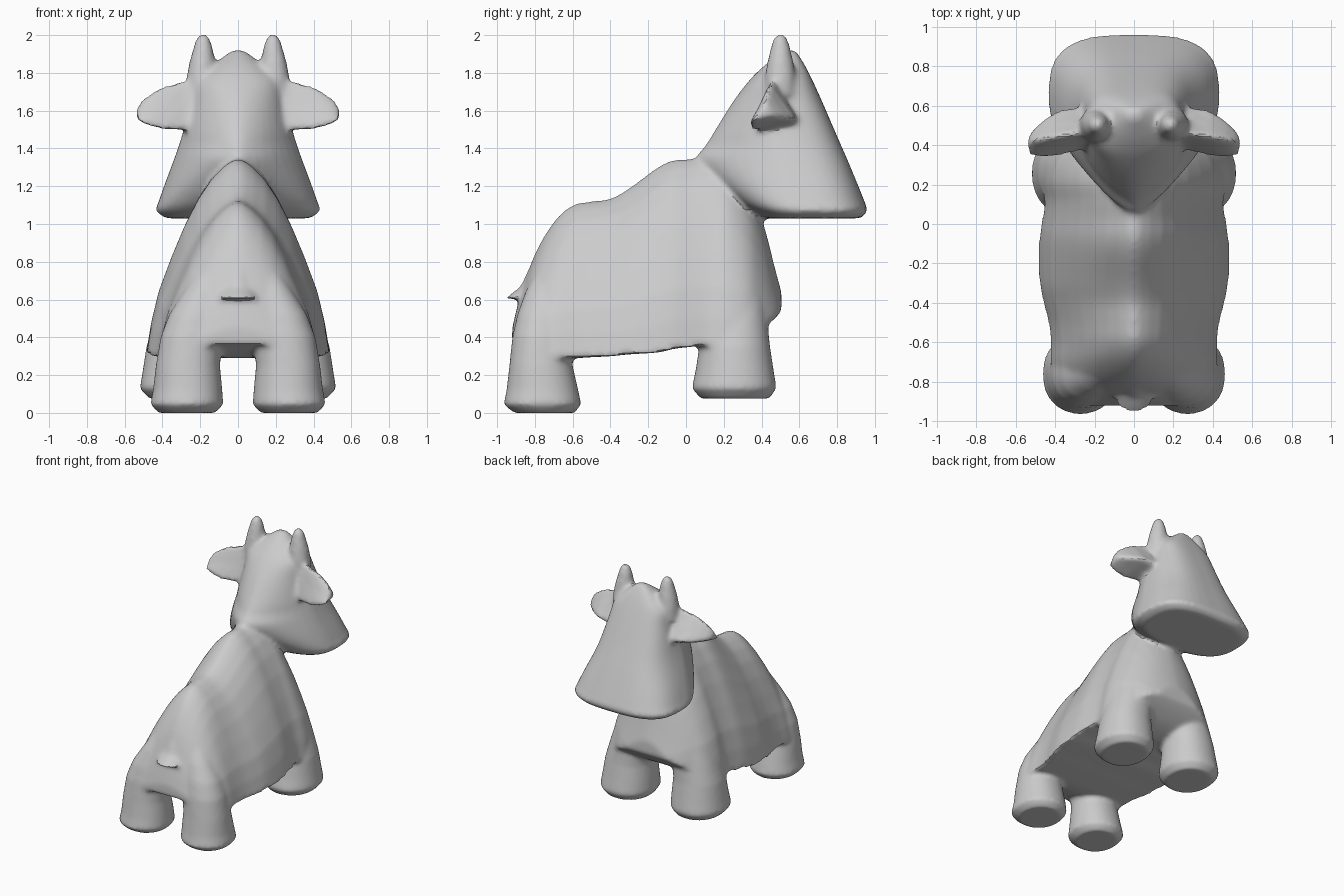
import bpy, bmesh
from math import sin, cos, pi
from mathutils import Vector

if "Cube" in bpy.data.objects:
    bpy.data.objects.remove(bpy.data.objects["Cube"])


def smooth_rings(rings, steps=4):
    """Extra rings on a Catmull-Rom curve through the given ones."""
    out, last = [], len(rings) - 1
    for i in range(last):
        quad = [rings[max(i - 1, 0)], rings[i], rings[i + 1], rings[min(i + 2, last)]]
        for k in range(steps):
            t = k / steps
            w = ((-t + 2 * t**2 - t**3) / 2, (2 - 5 * t**2 + 3 * t**3) / 2,
                 (t + 4 * t**2 - 3 * t**3) / 2, (t**3 - t**2) / 2)
            out.append([sum((Vector(p) * f for p, f in zip(pts, w)), Vector())
                        for pts in zip(*quad)])
    return out + [rings[-1]]


def loft(name, rings):
    """Closed skin through rings of equal point count."""
    bm = bmesh.new()
    vs = [[bm.verts.new(p) for p in r] for r in rings]
    n = len(vs[0])
    for a, b in zip(vs, vs[1:]):
        for i in range(n):
            j = (i + 1) % n
            bm.faces.new((a[i], a[j], b[j], b[i]))
    bm.faces.new(vs[0][::-1])
    bm.faces.new(vs[-1])
    bmesh.ops.recalc_face_normals(bm, faces=bm.faces)
    me = bpy.data.meshes.new(name)
    bm.to_mesh(me)
    bm.free()
    ob = bpy.data.objects.new(name, me)
    bpy.context.collection.objects.link(ob)
    return ob


def spow(v, e):
    return abs(v) ** e * (1 if v >= 0 else -1)


def oval(z, cx, hx, y0, y1, yc=None, n_back=2.15, n_front=2.15, count=40):
    """Horizontal superellipse ring with separate back and front roundness."""
    yc = (y0 + y1) / 2 if yc is None else yc
    pts = []
    for k in range(count):
        a = 2 * pi * (k + 0.5) / count
        e = 2 / (n_front if cos(a) > 0 else n_back)
        reach = (y1 - yc) if cos(a) > 0 else (yc - y0)
        pts.append((cx + hx * spow(sin(a), e), yc + reach * spow(cos(a), e), z))
    return pts


parts = []

# torso: arched cross-sections along y (y, top, bottom, half width)
arch = [(0, 1), (.15, .95), (.31, .87), (.49, .73), (.65, .59), (.79, .44),
        (.89, .3), (.955, .17), (.99, .07)]
torso = [(-.92, .45, .36, .24), (-.88, .61, .36, .34), (-.8, .84, .33, .40),
         (-.7, 1.01, .30, .425), (-.6, 1.1, .29, .425), (-.5, 1.12, .295, .435),
         (-.4, 1.135, .30, .46), (-.3, 1.19, .31, .48), (-.15, 1.3, .32, .485),
         (-.06, 1.34, .34, .48), (.03, 1.345, .35, .465), (.12, 1.36, .36, .455),
         (.22, 1.34, .36, .47), (.33, 1.2, .40, .44), (.41, 1.0, .45, .36),
         (.47, .77, .50, .27), (.505, .64, .54, .17)]
rings = []
for y, zt, zb, w in torso:
    half = [(w * f, zb + u * (zt - zb)) for u, f in arch]
    rings.append([(x, y, z) for x, z in half] + [(0, y, zt)]
                 + [(-x, y, z) for x, z in half[::-1]])
parts.append(loft("torso", smooth_rings(rings)))

# head: wide muzzle below, ridge at the nape (z, back, front, half width, widest y, back roundness)
head = [(1.03, .42, .925, .38, .65, 2.5), (1.07, .35, .96, .433, .65, 2.5),
        (1.12, .27, .945, .42, .62, 2.3), (1.22, .15, .905, .385, .58, 1.85),
        (1.34, .055, .855, .34, .52, 1.45), (1.42, .105, .82, .312, .5, 1.45),
        (1.5, .155, .785, .288, .5, 1.6), (1.65, .25, .72, .25, .5, 1.8),
        (1.76, .335, .67, .225, .5, 2), (1.83, .405, .635, .15, .52, 2),
        (1.88, .47, .605, .085, .54, 2), (1.92, .53, .58, .03, .55, 2)]
parts.append(loft("head", smooth_rings(
    [oval(z, 0, w, b, f, c, nb, 3) for z, b, f, w, c, nb in head])))

# tail: short flick at the rump
parts.append(loft("tail", [oval(.605, 0, .11, -.96, -.82, -.84, 2, 2),
                           oval(.63, 0, .11, -.925, -.79, -.80, 2, 2),
                           oval(.67, 0, .10, -.875, -.75, -.76, 2, 2),
                           oval(.75, 0, .06, -.84, -.72, -.74, 2, 2)]))

# leg sections: (z, inner x, outer x, rear y, front y)
legs = {
    "rear_leg": [(.0, .12, .42, -.91, -.59), (.045, .078, .465, -.965, -.555),
                 (.12, .083, .45, -.95, -.57), (.25, .095, .435, -.935, -.6),
                 (.40, .085, .41, -.92, -.62), (.52, .08, .365, -.893, -.63),
                 (.64, .07, .29, -.85, -.64), (.78, .06, .2, -.78, -.65)],
    "front_leg": [(.075, .14, .47, .08, .44), (.13, .1, .52, .03, .48),
                  (.22, .105, .505, .05, .465), (.35, .115, .485, .07, .445),
                  (.5, .1, .44, .09, .43), (.65, .09, .385, .12, .415),
                  (.85, .08, .28, .15, .37)],
}
# ears: three-sided sections (x, top y z, back y z, front y z)
ear = [(.18, .46, 1.80, .38, 1.50, .59, 1.52), (.29, .455, 1.775, .36, 1.49, .605, 1.54),
       (.39, .44, 1.745, .335, 1.495, .585, 1.555), (.47, .43, 1.70, .325, 1.515, .53, 1.56),
       (.52, .42, 1.65, .335, 1.535, .48, 1.57), (.54, .41, 1.61, .36, 1.56, .43, 1.575)]
# horns: round sections (z, x, radius)
horn = [(1.68, .19, .09), (1.78, .19, .083), (1.86, .188, .069), (1.94, .185, .05),
        (1.985, .185, .035), (2.005, .185, .015)]

for side, s in (("left", -1), ("right", 1)):
    for name, secs in legs.items():
        parts.append(loft(f"{name}_{side}", [oval(z, s * (a + b) / 2, (b - a) / 2, r, f)
                                             for z, a, b, r, f in secs]))
    rings = []
    for x, *p in ear:
        t, b, f = Vector(p[0:2]), Vector(p[2:4]), Vector(p[4:6])
        loop = []
        for u, v in ((t, b), (b, f), (f, t)):
            loop += [u.lerp(v, k) for k in (.08, .5, .92)]
        rings.append([(s * x, q.x, q.y) for q in loop])
    parts.append(loft(f"ear_{side}", rings))
    parts.append(loft(f"horn_{side}", [oval(z, s * x, r, .5 - r, .5 + r, None, 2, 2, 16)
                                       for z, x, r in horn]))

# fuse all parts into one continuous skin
bpy.ops.object.select_all(action='DESELECT')
for ob in parts:
    ob.select_set(True)
bpy.context.view_layer.objects.active = parts[0]
bpy.ops.object.join()
cow = bpy.context.object
cow.name = "cow"
rem = cow.modifiers.new("Fuse", 'REMESH')
rem.mode = 'VOXEL'
rem.voxel_size = .016
rem.use_smooth_shade = True
sm = cow.modifiers.new("Soften", 'SMOOTH')
sm.factor = .5
sm.iterations = 6
for m in ("Fuse", "Soften"):
    bpy.ops.object.modifier_apply(modifier=m)
bpy.ops.object.shade_smooth_by_angle()
